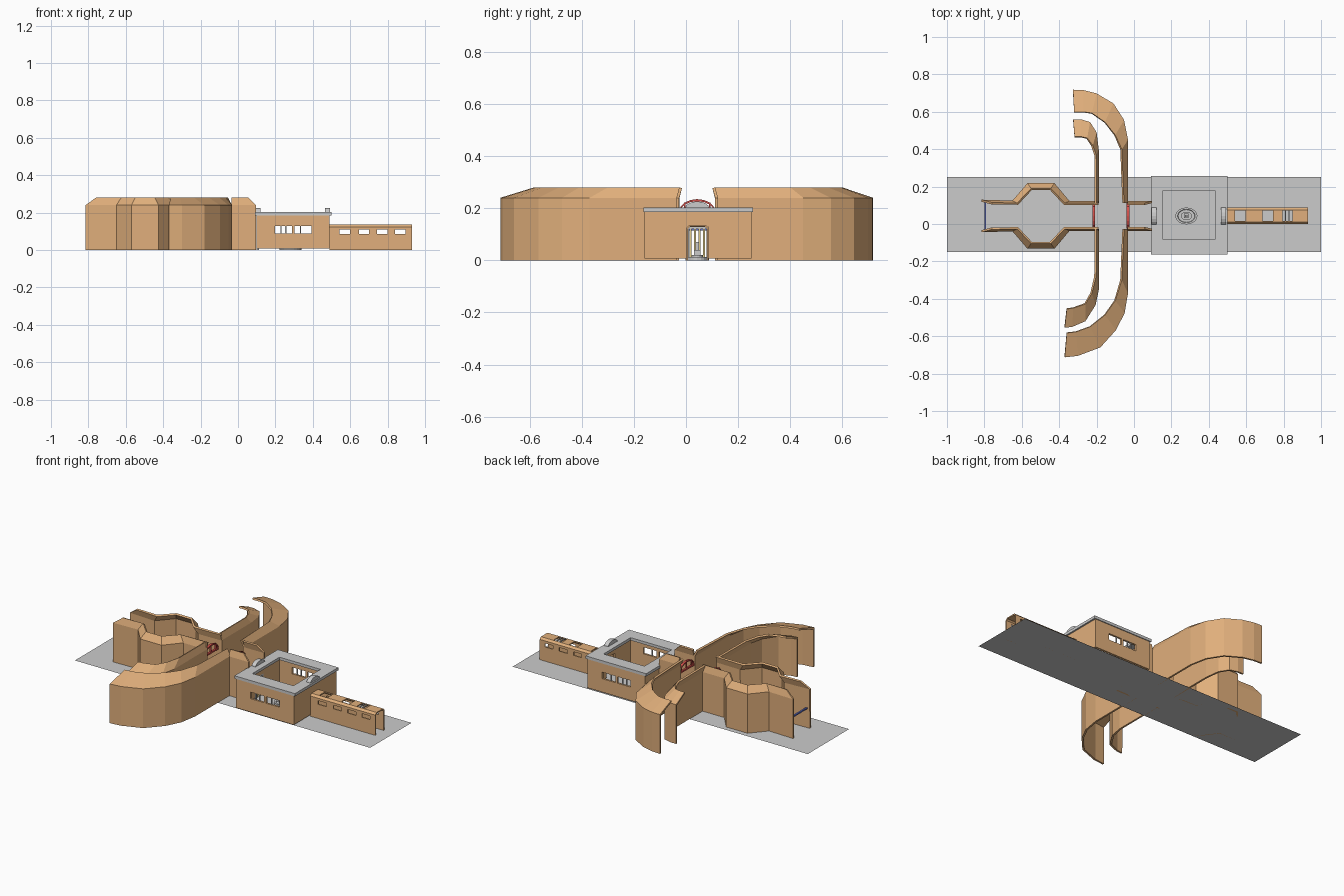
import bpy, bmesh, math
from mathutils import Vector

if "Cube" in bpy.data.objects:
    bpy.data.objects.remove(bpy.data.objects["Cube"])

def material(name, col):
    m = bpy.data.materials.new(name)
    m.diffuse_color = (*col, 1)
    m.use_nodes = True
    m.node_tree.nodes["Principled BSDF"].inputs["Base Color"].default_value = m.diffuse_color
    return m

CLAY = material("clay", (0.75, 0.43, 0.2))
RED = material("red", (0.65, 0.08, 0.07))
BLUE = material("blue", (0.12, 0.16, 0.55))
GOLD = material("gold", (0.75, 0.6, 0.25))
MID = 0.043  # axis of the complex in y

def make(name, bm, mat=None):
    me = bpy.data.meshes.new(name)
    bm.to_mesh(me)
    bm.free()
    ob = bpy.data.objects.new(name, me)
    bpy.context.collection.objects.link(ob)
    if mat:
        me.materials.append(mat)
    return ob

def add_box(bm, x0, x1, y0, y1, z0, z1):
    vs = bmesh.ops.create_cube(bm, size=1)["verts"]
    for v in vs:
        v.co = Vector((x0 if v.co.x < 0 else x1, y0 if v.co.y < 0 else y1, z0 if v.co.z < 0 else z1))

def boxes(name, dims, mat=None):
    bm = bmesh.new()
    for d in dims:
        add_box(bm, *d)
    return make(name, bm, mat)

def apply_mod(ob, kind, **kw):
    m = ob.modifiers.new(kind, kind)
    for k, v in kw.items():
        setattr(m, k, v)
    bpy.context.view_layer.objects.active = ob
    bpy.ops.object.modifier_apply(modifier=m.name)

def cut(ob, dims):
    for d in dims:
        c = boxes("cutter", [d])
        c.hide_render = True
        apply_mod(ob, "BOOLEAN", operation="DIFFERENCE", object=c, solver="EXACT")
        bpy.data.objects.remove(c)

def wall(name, outer, top, thick=0.011):
    """Upright wall on the outer path, leaning in to the top path."""
    bm = bmesh.new()
    rows = [[bm.verts.new((x, y, z)) for x, y in path]
            for path, z in ((outer, 0), (outer, 0.24), (top, 0.28))]
    for a, b in zip(rows, rows[1:]):
        for i in range(len(outer) - 1):
            bm.faces.new((a[i], a[i + 1], b[i + 1], b[i]))
    bm.normal_update()
    k = len(outer) // 2
    out = Vector((outer[k][0] - top[k][0], outer[k][1] - top[k][1], 0))
    bm.faces.ensure_lookup_table()
    if bm.faces[k - 1].normal.dot(out) < 0:
        bmesh.ops.reverse_faces(bm, faces=bm.faces[:])
    ob = make(name, bm, CLAY)
    apply_mod(ob, "SOLIDIFY", thickness=thick, offset=-1, use_even_offset=True)
    return ob

def mirrored(path):
    return [(x, 2 * MID - y) for x, y in path]

# Ground plate
bm = bmesh.new()
bm.faces.new([bm.verts.new((x, y, 0)) for x, y in ((-1, -.15), (1, -.15), (1, .25), (-1, .25))])
make("ground_plate", bm)

# Chamber and corridor walls, mirrored about the axis
chamber_out = [(-.815, .13), (-.65, .125), (-.57, .218), (-.425, .218), (-.345, .123), (-.19, .123)]
chamber_top = [(-.76, .115), (-.625, .112), (-.55, .19), (-.445, .19), (-.37, .112), (-.19, .112)]
hall_out = [(-.035, .123), (.03, .123), (.097, .123)]
hall_top = [(-.035, .112), (.02, .112), (.055, .112)]
for side, f in (("back", list), ("front", mirrored)):
    wall("chamber_wall_" + side, f(chamber_out), f(chamber_top))
    wall("hall_wall_" + side, f(hall_out), f(hall_top))

# Curved wing walls
wall("outer_wing_back",
     [(-.326, .718), (-.27, .716), (-.20, .698), (-.11, .645), (-.053, .556), (-.032, .45), (-.032, .112)],
     [(-.32, .60), (-.27, .60), (-.225, .593), (-.155, .545), (-.10, .476), (-.065, .40), (-.053, .112)])
wall("outer_wing_front",
     [(-.37, -.713), (-.30, -.705), (-.18, -.66), (-.096, -.567), (-.05, -.476), (-.032, -.37), (-.032, -.026)],
     [(-.36, -.583), (-.31, -.577), (-.235, -.55), (-.155, -.487), (-.10, -.41), (-.065, -.30), (-.053, -.026)])
wall("inner_wing_back",
     [(-.325, .56), (-.285, .56), (-.235, .545), (-.20, .49), (-.188, .396), (-.188, .112)],
     [(-.318, .468), (-.285, .468), (-.25, .46), (-.22, .42), (-.202, .37), (-.2, .112)])
wall("inner_wing_front",
     [(-.37, -.555), (-.33, -.55), (-.26, -.52), (-.205, -.433), (-.188, -.35), (-.188, -.026)],
     [(-.36, -.455), (-.325, -.45), (-.26, -.428), (-.225, -.37), (-.202, -.28), (-.2, -.026)])

# Red arched trusses over the crossing
for i, x in enumerate((-.216, -.032)):
    bm = bmesh.new()
    arc = [(MID - .068 * math.cos(a), .19 + .045 * math.sin(a))
           for a in (math.pi * k / 8 for k in range(9))]
    for (y0, z0), (y1, z1) in zip(arc, arc[1:]):
        vs = [bm.verts.new((x + dx, y, z + dz)) for dx in (-.007, .007)
              for y, z, dz in ((y0, z0, -.008), (y1, z1, -.008), (y1, z1, 0), (y0, z0, 0))]
        for f in ((0, 1, 2, 3), (7, 6, 5, 4), (0, 4, 5, 1), (3, 2, 6, 7), (0, 3, 7, 4), (1, 5, 6, 2)):
            bm.faces.new([vs[j] for j in f])
    add_box(bm, x - .006, x + .006, MID - .07, MID + .07, .18, .19)
    for y, z in arc[2:7:2]:
        add_box(bm, x - .004, x + .004, y - .003, y + .003, .185, z)
    bmesh.ops.recalc_face_normals(bm, faces=bm.faces[:])
    make("red_truss_%d" % (i + 1), bm, RED)

# Entrance bar
boxes("entrance_bar", [(-.80, -.79, -.034, .12, .115, .123)], BLUE)

# Square court building with windows and doorways
court = boxes("court_walls", [(.1, .49, -.16, .252, .008, .19)], CLAY)
cut(court, [(.112, .478, -.148, .24, -.1, .3),
            (.198, .288, -.3, .4, .09, .13), (.302, .392, -.3, .4, .09, .13),
            (.0, .6, .004, .086, -.1, .128)])
mull = [(x - .003, x + .003, y, y + .006, .088, .132)
        for x in (.23, .255, .335) for y in (-.157, .243)]
boxes("window_bars", mull)
rim = boxes("court_roof_rim", [(.095, .495, -.165, .257, .185, .192), (.09, .5, -.163, .255, .192, .203)])
rim.data.clear_geometry()
bm = bmesh.new()
add_box(bm, .09, .5, -.163, .257, .186, .203)
bm.to_mesh(rim.data)
bm.free()
cut(rim, [(.155, .433, -.082, .18, .1, .3)])

# Half-round crests above both doorways
for name, x0 in (("crest_west", .094), ("crest_east", .466)):
    bm = bmesh.new()
    f = bm.faces.new([bm.verts.new((x0, MID - .046 * math.cos(math.pi * k / 8),
                                    .2 + .026 * math.sin(math.pi * k / 8))) for k in range(9)])
    r = bmesh.ops.extrude_face_region(bm, geom=[f])
    bmesh.ops.translate(bm, vec=(.026, 0, 0), verts=[v for v in r["geom"] if isinstance(v, bmesh.types.BMVert)])
    bmesh.ops.recalc_face_normals(bm, faces=bm.faces[:])
    make(name, bm)

# Barred gate in the west doorway
boxes("gate_bars", [(.103, .109, y - .004, y + .004, 0, .125)
                    for y in (.018, .035, .052, .069)], GOLD)
boxes("gate_frame", [(.1, .112, .004, .011, 0, .128), (.1, .112, .079, .086, 0, .128),
                     (.1, .112, .004, .086, .121, .13)])

# Oval basin and pillar in the court
bm = bmesh.new()
rings = []
for r, z in ((1, 0), (1, .012), (.8, .012), (.75, .004), (.5, .004), (.5, .02), (.3, .02)):
    rings.append([bm.verts.new((.28 + .059 * r * math.cos(a), MID + .045 * r * math.sin(a), z))
                  for a in (2 * math.pi * k / 20 for k in range(20))])
for a, b in zip(rings, rings[1:]):
    for i in range(20):
        j = (i + 1) % 20
        bm.faces.new((a[i], a[j], b[j], b[i]))
bm.faces.new(rings[-1])
make("basin", bm)
boxes("basin_pillar", [(.268, .292, MID - .012, MID + .012, .02, .04),
                       (.274, .286, MID - .006, MID + .006, .04, .07)])

# Covered passage with chamfered roof, side windows and skylights
prof = [(0, 0), (0, .124), (.012, .136), (.075, .136), (.087, .124), (.087, 0)]
bm = bmesh.new()
a = [bm.verts.new((.488, y, z)) for y, z in prof]
b = [bm.verts.new((.93, y, z)) for y, z in prof]
for i in range(5):
    bm.faces.new((a[i], b[i], b[i + 1], a[i + 1]))
bm.normal_update()
bm.faces.ensure_lookup_table()
if bm.faces[2].normal.z < 0:
    bmesh.ops.reverse_faces(bm, faces=bm.faces[:])
passage = make("passage", bm, CLAY)
apply_mod(passage, "SOLIDIFY", thickness=.007, offset=-1, use_even_offset=True)
cut(passage, [(x, x + .055, -.1, .2, .087, .109) for x in (.543, .646, .743, .84)]
    + [(x, x + .055, .017, .071, .12, .2) for x in (.54, .688, .793)])
boxes("skylight_bars", [(x, x + .006, .017, .071, .13, .136) for x in (.806, .826)])
